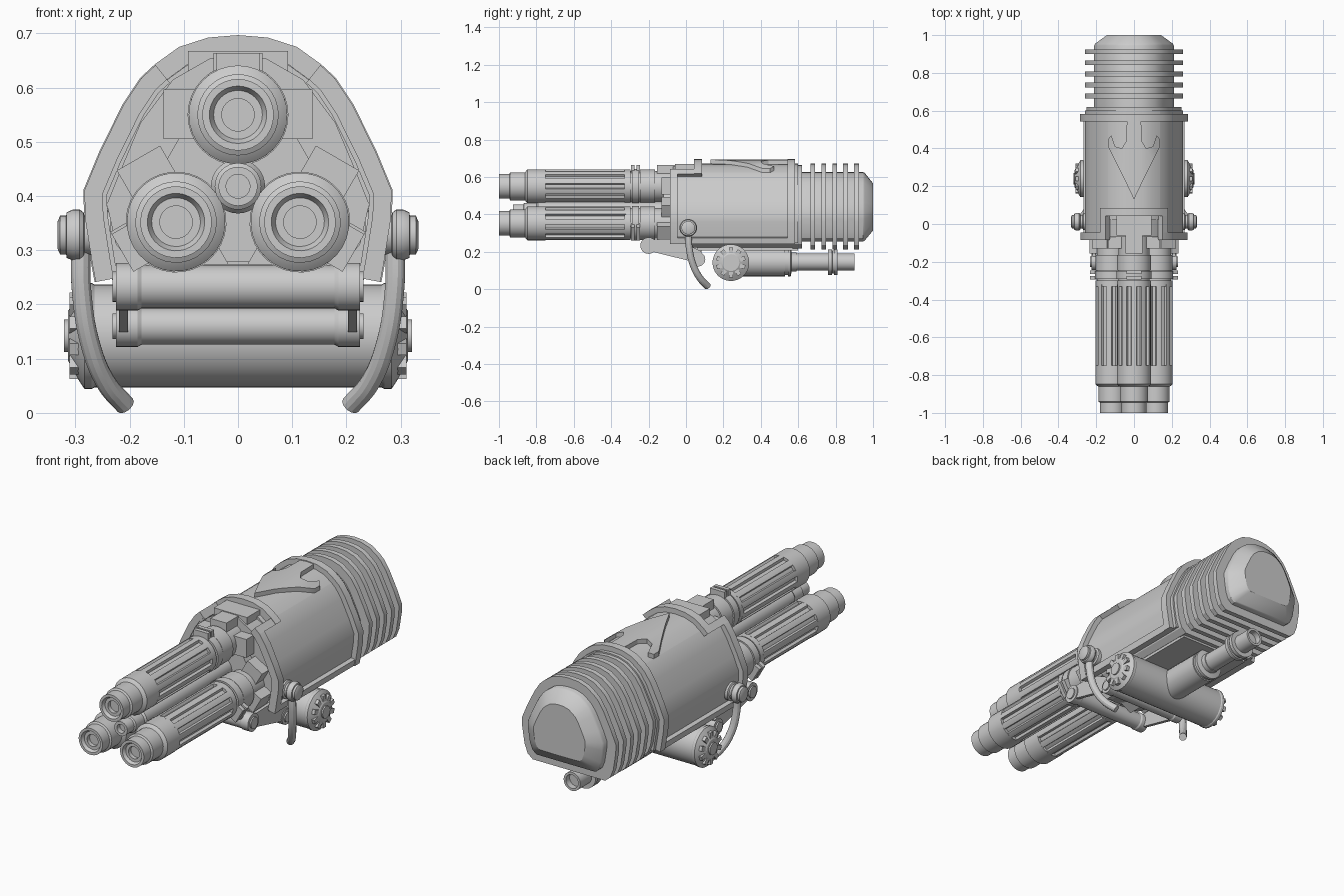
import bpy, bmesh, math
from math import sin, cos, pi, radians
from mathutils import Matrix, Vector

if "Cube" in bpy.data.objects:
    bpy.data.objects.remove(bpy.data.objects["Cube"])

def mesh(name, verts, faces):
    me = bpy.data.meshes.new(name)
    me.from_pydata(verts, [], faces)
    bm = bmesh.new(); bm.from_mesh(me)
    bmesh.ops.recalc_face_normals(bm, faces=bm.faces)
    bm.to_mesh(me); bm.free()
    ob = bpy.data.objects.new(name, me)
    bpy.context.collection.objects.link(ob)
    return ob

def loft(name, rings):
    """Join closed vertex rings and cap both ends."""
    n = len(rings[0])
    faces = [(i*n+j, i*n+(j+1) % n, (i+1)*n+(j+1) % n, (i+1)*n+j)
             for i in range(len(rings)-1) for j in range(n)]
    faces += [tuple(range(n)), tuple(range((len(rings)-1)*n, len(rings)*n))]
    return mesh(name, [v for r in rings for v in r], faces)

def prism(name, poly, y0, y1):
    return loft(name, [[(x, y, z) for x, z in poly] for y in (y0, y1)])

def box(name, x0, x1, y0, y1, z0, z1):
    return prism(name, [(x0, z0), (x1, z0), (x1, z1), (x0, z1)], y0, y1)

def lathe(name, prof, c=(0, 0, 0), axis='Y', seg=32):
    """prof holds (radius, distance along the axis)."""
    rings = []
    for r, t in prof:
        r = max(r, 0.0005)
        a = [2*pi*k/seg for k in range(seg)]
        rings.append([(c[0]+r*cos(q), c[1]+t, c[2]+r*sin(q)) if axis == 'Y' else
                      (c[0]+t, c[1]+r*cos(q), c[2]+r*sin(q)) for q in a])
    return loft(name, rings)

def tube(name, pts, r):
    cu = bpy.data.curves.new(name, 'CURVE'); cu.dimensions = '3D'
    cu.bevel_depth = r; cu.bevel_resolution = 4; cu.use_fill_caps = True
    s = cu.splines.new('BEZIER'); s.bezier_points.add(len(pts)-1)
    for b, p in zip(s.bezier_points, pts):
        b.co = p; b.handle_left_type = b.handle_right_type = 'AUTO'
    ob = bpy.data.objects.new(name, cu)
    bpy.context.collection.objects.link(ob)
    bpy.ops.object.select_all(action='DESELECT')
    ob.select_set(True); bpy.context.view_layer.objects.active = ob
    bpy.ops.object.convert(target='MESH')

# Arched casing section, right half from the crown down
half = [(0, .671), (.05, .667), (.097, .652), (.137, .623), (.16, .602), (.19, .557),
        (.232, .472), (.26, .405), (.258, .36), (.245, .278), (.239, .246)]
arch = [Vector((-x, z)) for x, z in half[:0:-1]] + [Vector(p) for p in half]
C = len(half)-1
norm = []
for i in range(len(arch)):
    d = arch[min(i+1, len(arch)-1)] - arch[max(i-1, 0)]
    norm.append(Vector((-d.y, d.x)).normalized())

def strip(name, i0, i1, y0, y1, a, b):
    """Curved plate over arch points i0..i1, from offset a to offset b."""
    out = [arch[i]+norm[i]*b for i in range(i0, i1+1)]
    inn = [arch[i]+norm[i]*a for i in range(i1, i0-1, -1)]
    return prism(name, [tuple(p) for p in out+inn], y0, y1)

def both(name, i0, i1, *a):
    strip(name + "_right", C+i0, C+i1, *a)
    strip(name + "_left", C-i1, C-i0, *a)

# Casing skin with a notch over the barrels
both("casing_side", 3, 10, -.08, .6, -.018, 0)
strip("casing_top", C-3, C+3, .05, .6, -.018, 0)
# Raised border of the casing
both("front_border", 3, 10, -.085, -.045, -.01, .024)
both("notch_border", 3, 4, -.085, .085, -.01, .024)
strip("notch_back_border", C-4, C+4, .042, .085, -.01, .026)
both("lower_border", 9, 10, -.085, .56, -.01, .022)
strip("rear_border", 0, 2*C, .543, .582, -.01, .026)

# Closed body section used for core, fins and cap
full = [tuple(p) for p in arch[1:-1]] + [(.228, .235), (.2, .212), (-.2, .212), (-.228, .235)]
ZC = .438
def section(s, y):
    return [(x*s, y, ZC+(z-ZC)*s) for x, z in full]
loft("body_core", [section(.955, .02), section(.955, .585)])
box("belly_plate", -.19, .19, .06, .6, .208, .25)
loft("rear_collar", [section(.97, .57), section(.97, .62)])
loft("cooling_core", [section(s, y) for s, y in ((.81, .6), (.81, .945), (.79, .955), (.55, 1.0))])
for k in range(5):
    y = .665 + .0585*k
    loft("cooling_fin_%d" % k, [section(1.0, y), section(1.0, y+.025)])

# Pointed crest plate lying on the casing top
cols = [(0, .13, .545), (.038, .21, .545), (.04, .215, .44), (.065, .265, .4),
        (.1, .335, .41), (.12, .375, .47), (.137, .41, .45)]
cols = [(-x, a, b) for x, a, b in cols[:0:-1]] + cols
def crest_z(x):
    x = abs(x)
    for (xa, za), (xb, zb) in zip(half, half[1:]):
        if x <= xb:
            return za + (zb-za)*(x-xa)/(xb-xa)
loft("crest_plate", [[(x, a, crest_z(x)-.02), (x, b, crest_z(x)-.02),
                      (x, b, crest_z(x)+.022), (x, a, crest_z(x)+.022)] for x, a, b in cols])

# Front bulkhead holding the barrels
plate = [(.05, .655), (.12, .615), (.18, .535), (.22, .44), (.242, .385), (.225, .31), (.185, .268)]
prism("bulkhead", plate + [(-x, z) for x, z in plate[::-1]], -.07, .03)
prism("barrel_hub", [(.16*sin(pi/3*k+pi/6), .418+.16*cos(pi/3*k+pi/6)) for k in range(6)], -.12, -.05)
box("top_lock", -.092, .092, -.06, .045, .6, .668)

# Three identical barrels set around the hub axis
Z = .55
pivot = Vector((0, 0, .418))
flute = []
for k in range(10):
    for da, r in ((-.2, .077), (-.16, .09), (0, .091), (.16, .09), (.2, .077)):
        a = 2*pi*k/10 + da + pi/2
        flute.append((r*cos(a), Z+r*sin(a)))
for n, ang in (("top", 0), ("right", 120), ("left", -120)):
    parts = [
        lathe(n+"_barrel", [(0, -.965), (.03, -.965), (.03, -.985), (.045, -.985), (.053, -1),
              (.066, -1), (.066, -.945), (.075, -.94), (.075, -.86), (.083, -.855), (.091, -.848),
              (.091, -.75), (.077, -.75), (.077, -.33), (.09, -.33), (.09, -.298),
              (.082, -.298), (.082, 0)], (0, 0, Z)),
        prism(n+"_barrel_flutes", flute, -.76, -.32),
        lathe(n+"_barrel_band", [(.08, -.245), (.09, -.245), (.09, -.165), (.08, -.165)], (0, 0, Z)),
        box(n+"_barrel_block", -.137, .137, -.13, -.05, .505, .597),
        box(n+"_barrel_clamp", -.045, .045, -.155, -.05, .59, .664),
        box(n+"_barrel_rib_front", -.04, .04, -.295, -.275, .6, .664),
        box(n+"_barrel_rib_rear", -.04, .04, -.265, -.245, .6, .664),
        lathe(n+"_barrel_ring", [(.08, -.29), (.093, -.29), (.093, -.25), (.08, -.25)], (0, 0, Z))]
    M = Matrix.Translation(pivot) @ Matrix.Rotation(radians(ang), 4, 'Y') @ Matrix.Translation(-pivot)
    for p in parts:
        p.data.transform(M)
lathe("centre_barrel", [(0, -.9), (.022, -.9), (.022, -.925), (.036, -.925), (.036, -.87),
      (.043, -.865), (.043, -.8), (.05, -.79), (.05, 0)], pivot)

# Cross drum under the body, with feed pipe behind it
Y, ZD = .24, .142
lathe("cross_drum", [(0, -.28), (.095, -.28), (.095, .28), (0, .28)], (0, Y, ZD), 'X', 40)
lathe("feed_pipe", [(0, .24), (.076, .24), (.076, .53), (.07, .53), (.07, .545), (.076, .545),
      (.076, .56), (.05, .565), (.05, .59), (.046, .59), (.046, .76), (.068, .76), (.068, .78),
      (.062, .782), (.062, .79), (.068, .792), (.068, .81), (.046, .81), (.046, .9),
      (.034, .9), (.034, .87), (0, .87)], (0, 0, .145))

for s, n in ((1, "right"), (-1, "left")):
    # Drum end cap with radial lugs
    lathe(n+"_drum_cap", [(.095, .265*s), (.098, .27*s), (.098, .283*s), (.085, .292*s), (.045, .314*s),
          (.03, .314*s), (.03, .321*s), (0, .321*s)], (0, Y, ZD), 'X', 40)
    for k in range(10):
        lug = box(n+"_drum_lug_%d" % k, -.03, .03, -.012, .012, .05, .084)
        lug.data.transform(Matrix.Translation((.282*s, Y, ZD)) @ Matrix.Rotation(2*pi*k/10, 4, 'X')
                           @ Matrix.Scale(.95, 4))
    # Side pivot knob
    lathe(n+"_pivot", [(0, .235*s), (.045, .235*s), (.045, .268*s), (.036, .272*s), (.036, .283*s),
          (.042, .285*s), (.047, .292*s), (.047, .305*s), (.042, .316*s), (.036, .317*s),
          (.036, .328*s), (.025, .333*s), (0, .333*s)], (0, .012, .328), 'X')
    # Curved side pipe
    tube(n+"_curved_pipe", [(.29*s, .012, .32), (.289*s, .016, .23), (.272*s, .04, .125),
                            (.243*s, .078, .055), (.208*s, .117, .014)], .0185)
    # Link arm between the two rollers
    xs = sorted((.203*s, .22*s))
    loft(n+"_link_arm", [[(x, -.2, .205), (x, .065, .14), (x, .085, .2), (x, -.05, .27), (x, -.2, .265)]
                         for x in xs])

# Front rollers
for n, y, z, r in (("upper_roller", -.2, .233, .04), ("lower_roller", .065, .16, .034)):
    e = r + .004
    h = [(e, .185), (e, .225), (r*.7, .225), (r*.7, .232), (0, .232)]
    prof = [(a, -t) for a, t in h[::-1]] + [(r, -.178), (r, .178)] + h
    lathe(n, prof, (0, y, z), 'X')
# Sloping apron under the bulkhead
loft("apron", [[(x, -.15, .275), (x, -.15, .25), (x, .08, .2), (x, .1, .24)] for x in (-.15, .15)])

# Smooth curves, keep hard edges
bpy.ops.object.select_all(action='SELECT')
bpy.context.view_layer.objects.active = bpy.data.objects["body_core"]
bpy.ops.object.shade_smooth_by_angle(angle=radians(28))
